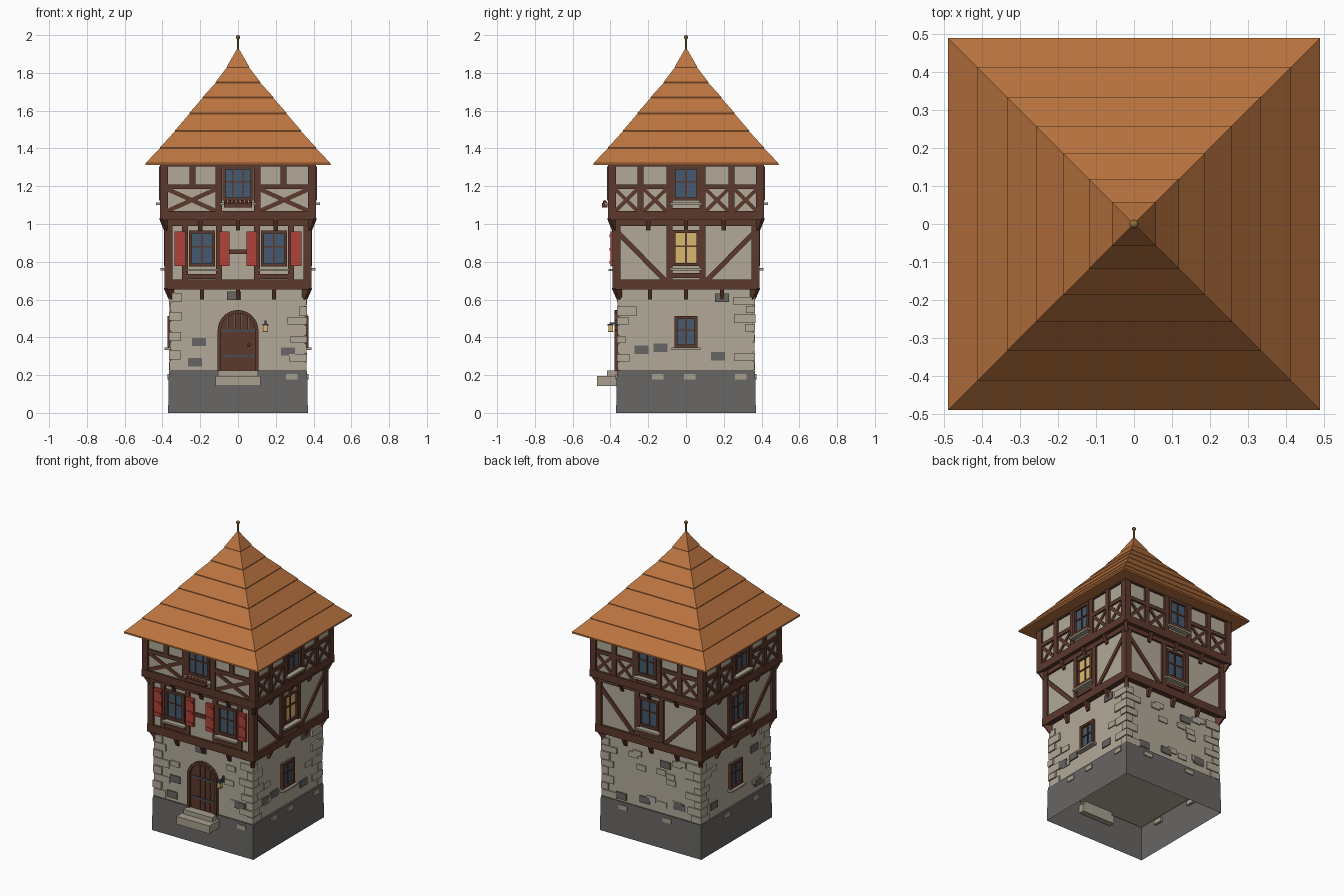
import bpy, bmesh, math, random
from mathutils import Matrix, Vector

cube = bpy.data.objects.get("Cube")
if cube:
    bpy.data.objects.remove(cube, do_unlink=True)
random.seed(4)


def material(name, *rgb):
    lin = [(c / 255 / 12.92) if c < 11 else ((c / 255 + 0.055) / 1.055) ** 2.4 for c in rgb] + [1]
    m = bpy.data.materials.new(name)
    m.use_nodes = True
    m.diffuse_color = lin
    bsdf = m.node_tree.nodes["Principled BSDF"]
    bsdf.inputs["Base Color"].default_value = lin
    bsdf.inputs["Roughness"].default_value = 0.8
    return m


TILE = material("roof tile", 188, 117, 64)
WOOD = material("dark timber", 92, 56, 44)
PLASTER = material("plaster", 178, 170, 152)
DARK = material("dark stone", 104, 102, 100)
PALE = material("pale stone", 168, 160, 142)
GLASS = material("blue glass", 68, 90, 110)
LIT = material("lit glass", 218, 184, 112)
RED = material("red paint", 176, 66, 56)
IRON = material("iron", 72, 76, 82)
BRASS = material("brass", 150, 118, 62)

parts = {}


def mesh_of(name, mat):
    return parts.setdefault(name, (bmesh.new(), mat))[0]


def prism(name, mat, side, pts, d0, d1):
    """Outline (u, z) on one side of the tower, pushed from depth d0 out to d1."""
    bm = mesh_of(name, mat)
    outs = d1 if isinstance(d1, list) else [d1] * len(pts)
    rot = Matrix.Rotation(side * math.pi / 2, 3, "Z")
    a = [bm.verts.new(rot @ Vector((u, -d0, z))) for u, z in pts]
    b = [bm.verts.new(rot @ Vector((u, -d, z))) for (u, z), d in zip(pts, outs)]
    bm.faces.new(a)
    bm.faces.new(b)
    for i in range(len(pts)):
        j = (i + 1) % len(pts)
        bm.faces.new((a[i], a[j], b[j], b[i]))


def box(name, mat, side, u0, u1, z0, z1, d0, d1):
    prism(name, mat, side, [(u0, z0), (u1, z0), (u1, z1), (u0, z1)], d0, d1)


def beam(name, mat, side, p, q, w, d0, d1):
    p, q = Vector(p), Vector(q)
    n = (q - p).orthogonal().normalized() * w / 2
    prism(name, mat, side, [p - n, q - n, q + n, p + n], d0, d1)


def bracket(name, side, u, z0, z1, d0, d1):
    h = 0.011
    prism(name, WOOD, side, [(u - h, z0), (u + h, z0), (u + h, z1), (u - h, z1)],
          d0 - 0.03, [d0 + 0.008] * 2 + [d1] * 2)


def tapered_block(name, mat, levels, bottom=True):
    """Square rings (half width, z) stacked into one block."""
    bm = mesh_of(name, mat)
    rings = [[bm.verts.new((sx * r, sy * r, z)) for sx, sy in ((-1, -1), (1, -1), (1, 1), (-1, 1))]
             for r, z in levels]
    for lo, hi in zip(rings, rings[1:]):
        for i in range(4):
            j = (i + 1) % 4
            bm.faces.new((lo[i], lo[j], hi[j], hi[i]))
    bm.faces.new(rings[-1])
    if bottom:
        bm.faces.new(rings[0])


def window(name, side, u, z0, z1, hw, d, cols=2, glass=GLASS, sill_gap=0.012):
    t = 0.016
    box(name + "_glass" + ("_lit" if glass is LIT else ""), glass, side,
        u - hw, u + hw, z0, z1, d - 0.02, d + 0.004)
    f = name + "_frames"
    for s in (-1, 1):
        c = u + s * (hw - t / 2)
        box(f, WOOD, side, c - t / 2, c + t / 2, z0, z1, d - 0.02, d + 0.018)
    for z in (z0, z1 - t):
        box(f, WOOD, side, u - hw, u + hw, z, z + t, d - 0.02, d + 0.017)
    for i in range(1, cols):
        c = u - hw + 2 * hw * i / cols
        box(f, WOOD, side, c - 0.004, c + 0.004, z0, z1, d, d + 0.01)
    mid = z0 + (z1 - z0) * 0.55
    box(f, WOOD, side, u - hw, u + hw, mid - 0.004, mid + 0.004, d, d + 0.009)
    top = z0 - sill_gap
    box("window_sills", PALE, side, u - hw - 0.014, u + hw + 0.014, top - 0.012, top, d - 0.01, d + 0.034)


# Stone base and plaster walls
tapered_block("plinth", DARK, [(0.37, 0), (0.366, 0.225)], bottom=False)
tapered_block("ground_floor_wall", PLASTER, [(0.356, 0.215), (0.354, 0.66)])
tapered_block("middle_floor_wall", PLASTER, [(0.375, 0.66), (0.375, 1.02)])
tapered_block("upper_floor_wall", PLASTER, [(0.4, 1.03), (0.4, 1.32)])

# Corner stones, scattered raised stones
for side in range(4):
    z, row = 0.228, 0
    while z < 0.6:
        h = random.uniform(0.042, 0.056)
        a, b = (0.1, 0.055) if row % 2 else (0.055, 0.1)
        a, b = a + random.uniform(-0.015, 0.015), b + random.uniform(-0.015, 0.015)
        e = 0.361 + random.uniform(0, 0.006)
        box("corner_stones", PLASTER, side, e - a, e, z, z + h - 0.005, e - b, e)
        z, row = z + h, row + 1
    for i in range(12):
        u, z = random.uniform(-0.23, 0.23), random.uniform(0.25, 0.58)
        if side != 2 and abs(u) < 0.18:
            continue
        box("wall_stones", PLASTER, side, u - 0.032, u + 0.032, z, z + 0.035, 0.34, 0.362)

dark_stones = {0: [(-.207, .375), (-.228, .268), (-.02, .62), (.265, .325)],
               1: [(.19, .61), (-.235, .335), (-.135, .345), (.17, .3)],
               2: [(.2, .3), (-.22, .26), (-.05, .28), (.1, .55)],
               3: [(-.22, .3), (.2, .52), (.24, .28)]}
pale_stones = {0: [.285], 1: [-.15, .02, .29], 2: [-.2, .12], 3: [-.1, .2]}
for side in range(4):
    for u, z in dark_stones[side]:
        box("dark_wall_stones", DARK, side, u - 0.037, u + 0.037, z - 0.022, z + 0.022, 0.34, 0.363)
    for u in pale_stones[side]:
        box("plinth_stones", PALE, side, u - 0.03, u + 0.03, 0.178, 0.207, 0.35, 0.373)

# Timber framing shared by all sides
for side in range(4):
    for name, r, z0, z1, sill, plate in (("middle_frame", 0.39, 0.653, 1.02, 0.052, 0.03),
                                         ("upper_frame", 0.414, 1.02, 1.32, 0.048, 0.016)):
        box(name, WOOD, side, -r, r, z0, z0 + sill, r - 0.05, r)
        box(name, WOOD, side, -r, r, z1 - plate, z1, r - 0.05, r - 0.002)
        box(name, WOOD, side, r - 0.043, r - 0.001, z0, z1, r - 0.043, r - 0.001)
    for u in (-0.19, 0, 0.19):
        bracket("lower_brackets", side, u, 0.6, 0.655, 0.355, 0.388)
        bracket("upper_brackets", side, u * 1.05, 0.965, 1.025, 0.375, 0.411)
    bracket("lower_brackets", side + 0.5, 0, 0.6, 0.66, 0.5, 0.545)
    bracket("upper_brackets", side + 0.5, 0, 0.965, 1.03, 0.535, 0.58)
    box("upper_frame", WOOD, side, -0.4, -0.09, 1.185, 1.21, 0.38, 0.411)
    box("upper_frame", WOOD, side, 0.09, 0.4, 1.185, 1.21, 0.38, 0.411)

# Framing and windows of the three plain sides
for side in (1, 2, 3):
    for s in (-1, 1):
        box("middle_frame", WOOD, side, s * 0.088 - 0.016, s * 0.088 + 0.016, 0.69, 1.01, 0.35, 0.387)
        beam("middle_frame", WOOD, side, (s * 0.36, 0.955), (s * 0.105, 0.695), 0.026, 0.36, 0.384)
        for u in (0.088, 0.24):
            box("upper_frame", WOOD, side, s * u - 0.016, s * u + 0.016, 1.05, 1.31, 0.38, 0.412)
        for u0, u1 in ((0.104, 0.224), (0.256, 0.375)):
            for a, b in ((1.068, 1.185), (1.185, 1.068)):
                beam("upper_frame", WOOD, side, (s * u0, a), (s * u1, b), 0.02, 0.38, 0.406)
    box("middle_frame", WOOD, side, -0.08, 0.08, 0.715, 0.74, 0.35, 0.385)
    box("upper_frame", WOOD, side, -0.08, 0.08, 1.06, 1.085, 0.38, 0.41)
    window("middle_windows", side, 0, 0.778, 0.968, 0.072, 0.375, glass=LIT if side == 1 else GLASS)
    window("upper_windows", side, 0, 1.125, 1.305, 0.072, 0.4)
    if side != 2:
        window("ground_windows", side, 0, 0.345, 0.512, 0.062, 0.355, sill_gap=0)

# Front framing, windows and shutters
for s in (-1, 1):
    for u in (0.1, 0.28):
        box("middle_frame", WOOD, 0, s * u - 0.016, s * u + 0.016, 0.69, 1.01, 0.35, 0.387)
    box("middle_frame", WOOD, 0, s * 0.19 - 0.09, s * 0.19 + 0.09, 0.71, 0.735, 0.35, 0.385)
    window("middle_windows", 0, s * 0.19, 0.775, 0.965, 0.069, 0.375)
    for v in (-0.117, 0.117):
        c = s * 0.19 + v
        box("shutters", RED, 0, c - 0.028, c + 0.028, 0.777, 0.96, 0.385, 0.401)
        for z in (0.79, 0.86, 0.93):
            box("shutter_battens", RED, 0, c - 0.022, c + 0.022, z, z + 0.014, 0.395, 0.405)
    box("upper_frame", WOOD, 0, s * 0.102 - 0.017, s * 0.102 + 0.017, 1.05, 1.31, 0.38, 0.412)
    box("upper_frame", WOOD, 0, s * 0.24 - 0.016, s * 0.24 + 0.016, 1.2, 1.31, 0.38, 0.412)
    for a, b in ((1.068, 1.185), (1.185, 1.068)):
        beam("upper_frame", WOOD, 0, (s * 0.115, a), (s * 0.375, b), 0.023, 0.38, 0.406)
box("middle_frame", WOOD, 0, -0.1, 0.1, 0.842, 0.866, 0.35, 0.385)
window("upper_windows", 0, 0, 1.125, 1.305, 0.082, 0.4, cols=3)
box("flower_box", WOOD, 0, -0.075, 0.075, 1.088, 1.112, 0.415, 0.444)
for i in range(7):
    bmesh.ops.create_icosphere(mesh_of("flowers", RED), subdivisions=1, radius=0.01,
                               matrix=Matrix.Translation((-0.066 + i * 0.022, -0.43, 1.117)))

# Arched plank door with frame, straps and knob
spring, inner, outer = 0.437, 0.09, 0.108
mid = (inner + outer) / 2
path = [(mid, 0.22)] + [(mid * math.cos(a), spring + mid * math.sin(a))
                        for a in (math.pi * i / 12 for i in range(13))] + [(-mid, 0.22)]
for p, q in zip(path, path[1:]):
    beam("door_frame", WOOD, 0, p, q, outer - inner, 0.34, 0.379)


def arch_top(u):
    return spring + math.sqrt(max(0, mid * mid - u * u))


for i in range(5):
    us = [-inner + 0.036 * (i + k / 4) for k in range(5)]
    us[0], us[-1] = us[0] + 0.0015, us[-1] - 0.0015
    prism("door_planks", WOOD, 0, [(us[0], 0.22), (us[-1], 0.22)] + [(u, arch_top(u)) for u in us[::-1]],
          0.34, 0.366)
box("door_backing", WOOD, 0, -inner, inner, 0.22, spring, 0.34, 0.36)
for z in (0.3, 0.435):
    box("door_straps", IRON, 0, -0.082, 0.082, z - 0.007, z + 0.007, 0.36, 0.37)
bmesh.ops.create_icosphere(mesh_of("door_knob", BRASS), subdivisions=1, radius=0.009,
                           matrix=Matrix.Translation((0.057, -0.372, 0.36)))
box("door_steps", PALE, 0, -0.105, 0.105, 0.143, 0.225, 0.33, 0.418)
box("door_steps", PALE, 0, -0.12, 0.12, 0.143, 0.195, 0.33, 0.47)

# Wall lantern
box("lantern_arm", IRON, 0, 0.141, 0.149, 0.47, 0.478, 0.34, 0.405)
box("lantern_arm", IRON, 0, 0.139, 0.151, 0.45, 0.49, 0.34, 0.363)
box("lantern_cap", IRON, 0, 0.129, 0.161, 0.462, 0.47, 0.383, 0.415)
box("lantern_glass", LIT, 0, 0.133, 0.157, 0.432, 0.462, 0.387, 0.411)
box("lantern_foot", BRASS, 0, 0.131, 0.159, 0.427, 0.433, 0.385, 0.413)

# Roof in overlapping tile courses, with a finial
courses = [(0.49, 1.322), (0.413, 1.405), (0.334, 1.495), (0.258, 1.587),
           (0.187, 1.672), (0.118, 1.752), (0.058, 1.835), (0.004, 1.93)]
for i, ((r0, z0), (r1, z1)) in enumerate(zip(courses, courses[1:])):
    lip = 0.01 if i == 0 else 0.008
    tapered_block("roof", TILE, [(r0, z0 - lip), (r0, z0), (max(r1 - 0.004, 0.003), z1)])
bmesh.ops.create_cone(mesh_of("finial", BRASS), cap_ends=True, segments=8, radius1=0.007, radius2=0.005,
                      depth=0.08, matrix=Matrix.Translation((0, 0, 1.945)))
bmesh.ops.create_icosphere(mesh_of("finial", BRASS), subdivisions=2, radius=0.012,
                           matrix=Matrix.Translation((0, 0, 1.988)))

# Turn every collected part into an object
for name, (bm, mat) in parts.items():
    bmesh.ops.recalc_face_normals(bm, faces=bm.faces)
    me = bpy.data.meshes.new(name)
    bm.to_mesh(me)
    bm.free()
    me.materials.append(mat)
    bpy.context.scene.collection.objects.link(bpy.data.objects.new(name, me))
